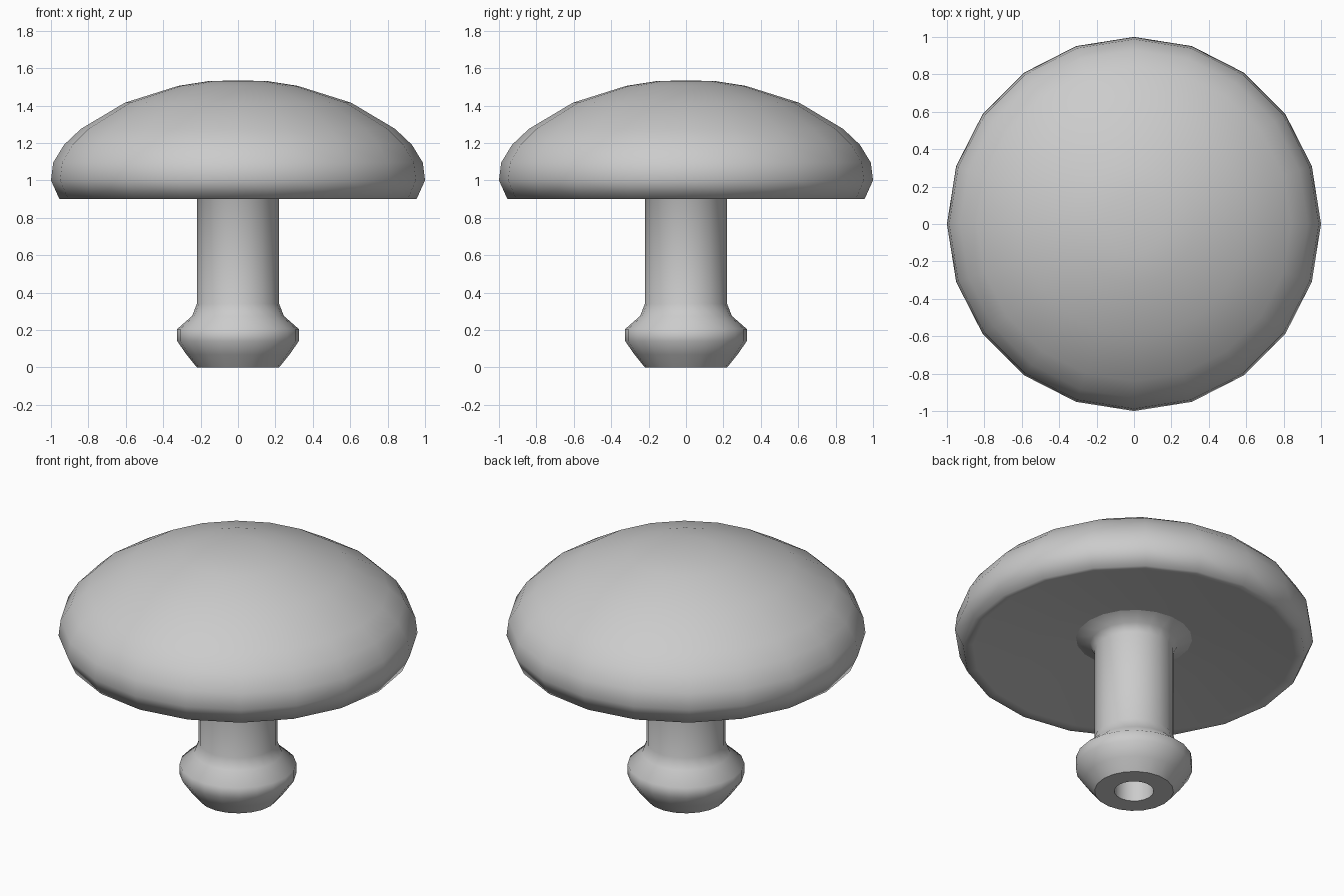
import bpy, bmesh
from math import tau, hypot

if "Cube" in bpy.data.objects:
    bpy.data.objects.remove(bpy.data.objects["Cube"])

SIDES = 20


def lathe(name, profile, sharp_rings=()):
    """Revolve (radius, z) points around z; listed rings keep hard edges."""
    bm = bmesh.new()
    verts = [bm.verts.new((r, 0, z)) for r, z in profile]
    edges = [bm.edges.new(pair) for pair in zip(verts, verts[1:])]
    bmesh.ops.spin(bm, geom=verts + edges, cent=(0, 0, 0), axis=(0, 0, 1),
                   angle=tau, steps=SIDES, use_duplicate=False)
    bmesh.ops.remove_doubles(bm, verts=bm.verts[:], dist=0.0005)
    bmesh.ops.recalc_face_normals(bm, faces=bm.faces[:])
    for f in bm.faces:
        f.smooth = True
    for r, z in sharp_rings:
        for e in bm.edges:
            if all(abs(hypot(v.co.x, v.co.y) - r) < 0.002 and abs(v.co.z - z) < 0.002
                   for v in e.verts):
                e.smooth = False
    mesh = bpy.data.meshes.new(name)
    bm.to_mesh(mesh)
    bm.free()
    obj = bpy.data.objects.new(name, mesh)
    bpy.context.collection.objects.link(obj)
    return obj


# Domed cap with a slightly hollow underside
lathe("cap", [(0, 1.535), (0.16, 1.53), (0.32, 1.505), (0.605, 1.415),
              (0.84, 1.275), (0.93, 1.19), (0.988, 1.095), (1.0, 1.0),
              (0.955, 0.9), (0.9, 0.907), (0.32, 0.98), (0, 0.985)])

# Stem with a bulb foot, flared top and a drilled hole from below
lathe("stem", [(0, 0.985), (0.325, 0.98), (0.245, 0.945), (0.22, 0.9),
               (0.22, 0.34), (0.245, 0.275), (0.325, 0.205), (0.325, 0.14),
               (0.275, 0.068), (0.22, 0), (0.11, 0), (0.11, 0.5), (0, 0.5)],
      sharp_rings=[(0.325, 0.98), (0.22, 0), (0.11, 0), (0.11, 0.5)])
